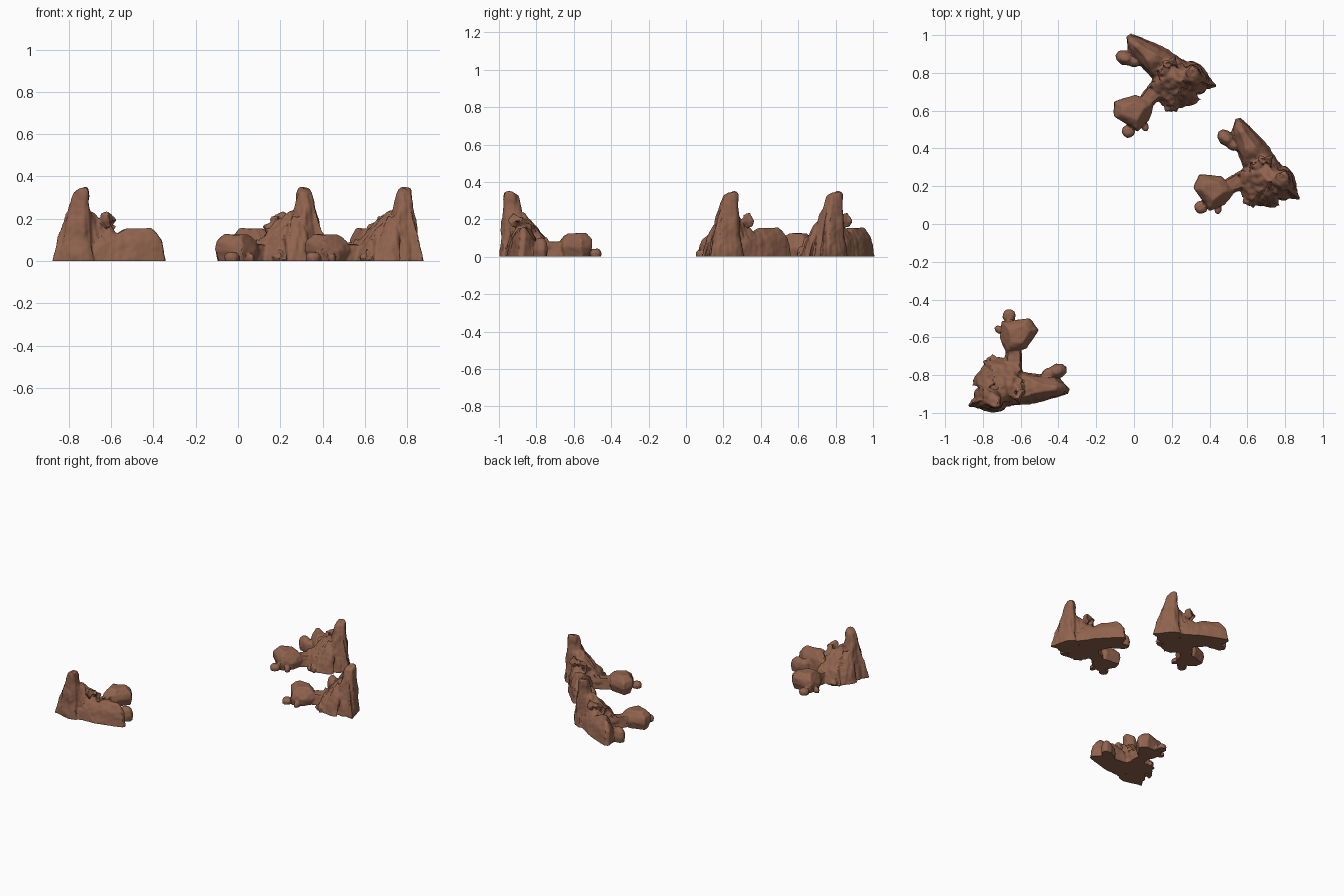
import bpy, bmesh, math, random
from mathutils import Vector, Matrix, noise

if "Cube" in bpy.data.objects:
    bpy.data.objects.remove(bpy.data.objects["Cube"])

random.seed(4)
TIP = Vector((-0.88, -0.965, 0))          # sharp corner of the outcrop, used as pivot

brown = bpy.data.materials.new("rock brown")
brown.diffuse_color = (0.28, 0.125, 0.076, 1)
brown.use_nodes = True
brown.node_tree.nodes["Principled BSDF"].inputs["Base Color"].default_value = brown.diffuse_color

bm = bmesh.new()


def hull(points):
    """Add one convex stone to the outcrop."""
    vs = [bm.verts.new(p) for p in points]
    res = bmesh.ops.convex_hull(bm, input=vs)
    loose = [g for g in res["geom_interior"] + res["geom_unused"] if isinstance(g, bmesh.types.BMVert)]
    bmesh.ops.delete(bm, geom=list(set(loose)), context='VERTS')


def rock(*layers):
    """Stone from stacked outlines: (z, [(x, y), ...])."""
    hull([(x, y, z) for z, pts in layers for x, y in pts])


def pebble(x, y, rx, ry, h, turn=0, n=9):
    """Rounded stone sitting on the floor."""
    pts = []
    for z, s in ((0, .88), (h * .4, 1), (h * .8, .8), (h, .4)):
        for i in range(n):
            a = 2 * math.pi * i / n
            u, v = rx * s * math.cos(a), ry * s * math.sin(a)
            pts.append((x + u * math.cos(turn) - v * math.sin(turn),
                        y + u * math.sin(turn) + v * math.cos(turn), z))
    hull(pts)


def chunk(x, y, z, r):
    """Angular splinter with random corners."""
    hull([Vector((x, y, z)) + Vector([random.gauss(0, 1) for _ in range(3)]).normalized() * r
          * random.uniform(.75, 1.15) for _ in range(11)])


# tall peak with a steep outer wall
rock((0, [(-.84, -.975), (-.735, -1.0), (-.69, -.975), (-.66, -.88), (-.80, -.82), (-.85, -.90)]),
     (.20, [(-.81, -.96), (-.735, -.985), (-.70, -.96), (-.705, -.88), (-.80, -.87)]),
     (.325, [(-.775, -.955), (-.78, -.92), (-.74, -.895)]),
     (.347, [(-.715, -.967), (-.735, -.968), (-.715, -.935)]))
# buttresses at the foot of the peak
rock((0, [(-.88, -.965), (-.86, -.93), (-.80, -.98), (-.78, -.88)]),
     (.15, [(-.845, -.945), (-.80, -.95)]), (.27, [(-.80, -.93), (-.77, -.94)]))
rock((0, [(-.78, -.985), (-.72, -.998), (-.68, -.98), (-.70, -.90)]),
     (.20, [(-.745, -.985), (-.715, -.97)]), (.29, [(-.73, -.965)]))
rock((0, [(-.845, -.80), (-.86, -.86), (-.79, -.74), (-.74, -.80)]),
     (.11, [(-.825, -.84), (-.78, -.79)]), (.22, [(-.78, -.87), (-.74, -.85)]))
# broken shoulder falling from the peak to the neck
rock((0, [(-.80, -.75), (-.72, -.70), (-.60, -.73), (-.58, -.80), (-.62, -.95), (-.80, -.92)]),
     (.09, [(-.76, -.74), (-.63, -.74), (-.59, -.82)]),
     (.19, [(-.73, -.83), (-.64, -.84), (-.63, -.89), (-.70, -.94)]),
     (.24, [(-.72, -.87), (-.705, -.92)]))
# long arm
rock((0, [(-.72, -.975), (-.50, -.945), (-.345, -.90), (-.34, -.87), (-.40, -.81), (-.60, -.78)]),
     (.10, [(-.66, -.94), (-.50, -.925), (-.36, -.89), (-.36, -.86), (-.42, -.82), (-.58, -.80)]),
     (.155, [(-.52, -.895), (-.42, -.88), (-.41, -.86), (-.51, -.84)]))
rock((0, [(-.66, -.965), (-.55, -.955), (-.55, -.82), (-.64, -.80)]),
     (.12, [(-.65, -.945), (-.57, -.91), (-.58, -.83)]), (.17, [(-.64, -.90), (-.60, -.87)]))
# stones beside the arm
pebble(-.405, -.778, .055, .04, .10, .4)
pebble(-.45, -.80, .05, .04, .085, .4)
# neck and big boulder
rock((0, [(-.69, -.72), (-.67, -.64), (-.60, -.64), (-.59, -.74)]),
     (.08, [(-.68, -.74), (-.66, -.64), (-.61, -.64), (-.60, -.74)]))
rock((0, [(-.69, -.525), (-.56, -.52), (-.52, -.56), (-.58, -.65), (-.67, -.66), (-.70, -.60)]),
     (.05, [(-.70, -.515), (-.55, -.498), (-.50, -.56), (-.57, -.66), (-.68, -.68), (-.71, -.60)]),
     (.09, [(-.69, -.525), (-.56, -.503), (-.51, -.56), (-.58, -.66), (-.67, -.67)]),
     (.125, [(-.66, -.56), (-.58, -.535), (-.55, -.565), (-.59, -.63), (-.65, -.63)]))
# pebbles around the boulder
pebble(-.66, -.485, .037, .036, .042)
pebble(-.715, -.56, .03, .02, .035, -.5)
# splinters over the broken shoulder
for i in range(42):
    x, y = random.uniform(-.79, -.60), random.uniform(-.93, -.71)
    if x + y * .8 < -1.38:
        continue
    z = min(.21, max(.02, .03 + (-y - .70) * 1.05)) - max(0, -.72 - x) * .5
    chunk(x, y, max(z - .02, .0), random.uniform(.025, .045))

# fuse the stones into one skin
src = bpy.data.meshes.new("rock_source")
bm.to_mesh(src)
bm.free()
helper = bpy.data.objects.new("rock_source", src)
bpy.context.collection.objects.link(helper)
mod = helper.modifiers.new("fuse", 'REMESH')
mod.mode, mod.voxel_size = 'VOXEL', .006
deps = bpy.context.evaluated_depsgraph_get()
mesh = bpy.data.meshes.new_from_object(helper.evaluated_get(deps))
mesh.name = "rock_outcrop"
bpy.data.objects.remove(helper)

# weather the skin: vertical grooves on the crag, gentle dents on the boulders, flat underside
bm = bmesh.new()
bm.from_mesh(mesh)
bmesh.ops.smooth_vert(bm, verts=bm.verts, factor=.5, use_axis_x=True, use_axis_y=True, use_axis_z=True)
bm.normal_update()
moves = []
for v in bm.verts:
    p = v.co
    crag = max(0, 1 - max(0, (Vector((p.x + .72, p.y + .86)).length - .10) / .12))
    groove = noise.noise(Vector((p.x * 38, p.y * 38, p.z * 11)))
    dent = noise.noise(p * 14) * .006 + noise.noise(p * 40) * .002
    moves.append(v.normal * (dent + groove * .007 * crag))
for v, m in zip(bm.verts, moves):
    v.co += m
    if v.co.z < .006:
        v.co.z = 0
bm.to_mesh(mesh)
bm.free()
mesh.materials.clear()
mesh.materials.append(brown)

# three turned copies of the outcrop
places = (("rock_outcrop_front_left", (-.88, -.965), 0),
          ("rock_outcrop_right", (.88, .13), 119),
          ("rock_outcrop_back", (.44, .73), 141.5))
for name, (x, y), turn in places:
    ob = bpy.data.objects.new(name, mesh.copy())
    ob.data.transform(Matrix.Translation((x, y, 0)) @ Matrix.Rotation(math.radians(turn), 4, 'Z')
                      @ Matrix.Translation(-TIP))
    bpy.context.collection.objects.link(ob)
    bpy.context.view_layer.objects.active = ob
    ob.select_set(True)
bpy.ops.object.shade_smooth_by_angle(angle=math.radians(30))
